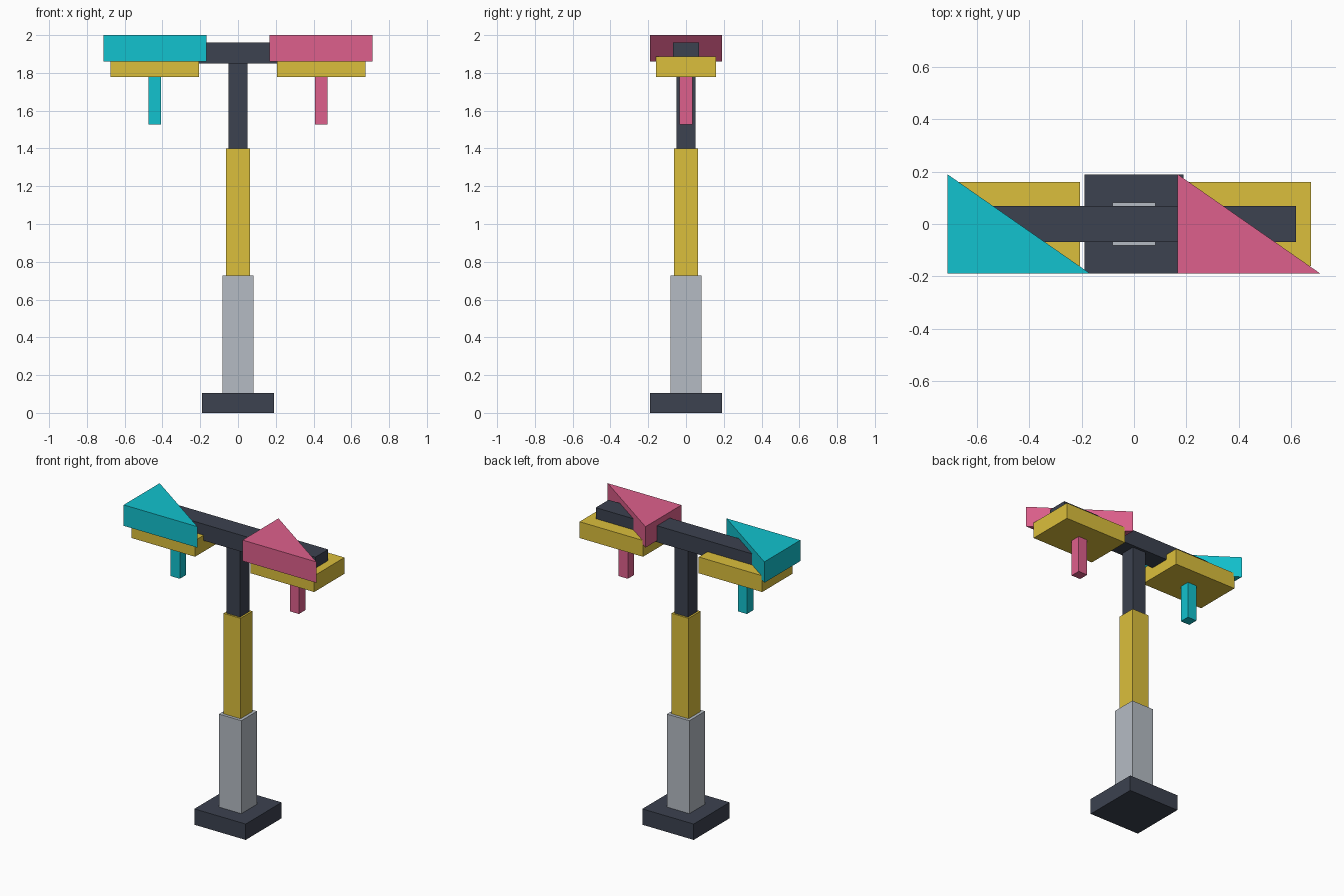
import bpy

if "Cube" in bpy.data.objects:
    bpy.data.objects.remove(bpy.data.objects["Cube"])


def material(name, rgb):
    m = bpy.data.materials.new(name)
    m.diffuse_color = (*rgb, 1)
    m.use_nodes = True
    m.node_tree.nodes["Principled BSDF"].inputs["Base Color"].default_value = m.diffuse_color
    return m


DARK = material("dark_slate", (0.045, 0.054, 0.08))
GREY = material("light_grey", (0.46, 0.50, 0.55))
YELLOW = material("yellow", (0.71, 0.52, 0.045))
TEAL = material("teal", (0.006, 0.54, 0.62))
PINK = material("pink", (0.73, 0.117, 0.262))


def prism(name, outline, z0, z1, mat):
    """Extrude a counter-clockwise xy outline from z0 to z1."""
    n = len(outline)
    verts = [(x, y, z) for z in (z0, z1) for x, y in outline]
    faces = [tuple(reversed(range(n))), tuple(range(n, 2 * n))]
    faces += [(i, (i + 1) % n, (i + 1) % n + n, i + n) for i in range(n)]
    mesh = bpy.data.meshes.new(name)
    mesh.from_pydata(verts, [], faces)
    mesh.materials.append(mat)
    obj = bpy.data.objects.new(name, mesh)
    bpy.context.collection.objects.link(obj)
    return obj


def box(name, cx, hx, hy, z0, z1, mat):
    outline = [(cx - hx, -hy), (cx + hx, -hy), (cx + hx, hy), (cx - hx, hy)]
    return prism(name, outline, z0, z1, mat)


# Foot and stepped post
box("base", 0, 0.19, 0.19, 0, 0.106, DARK)
box("lower_post", 0, 0.083, 0.083, 0.106, 0.728, GREY)
box("middle_post", 0, 0.063, 0.063, 0.728, 1.4, YELLOW)
box("upper_post", 0, 0.051, 0.051, 1.4, 1.85, DARK)

# Crossbar
box("crossbar", 0, 0.62, 0.068, 1.85, 1.96, DARK)

# Arm ends: plate under the bar and a hanging peg
for side, s, mat in (("left", -1, TEAL), ("right", 1, PINK)):
    box(side + "_plate", s * 0.441, 0.235, 0.16, 1.777, 1.886, YELLOW)
    box(side + "_peg", s * 0.441, 0.034, 0.034, 1.528, 1.777, mat)

# Triangular wedges, both with the square corner at front left
for side, x0, x1, mat in (("left", -0.713, -0.167, TEAL), ("right", 0.167, 0.713, PINK)):
    prism(side + "_wedge", [(x0, -0.19), (x1, -0.19), (x0, 0.19)], 1.86, 2.0, mat)
